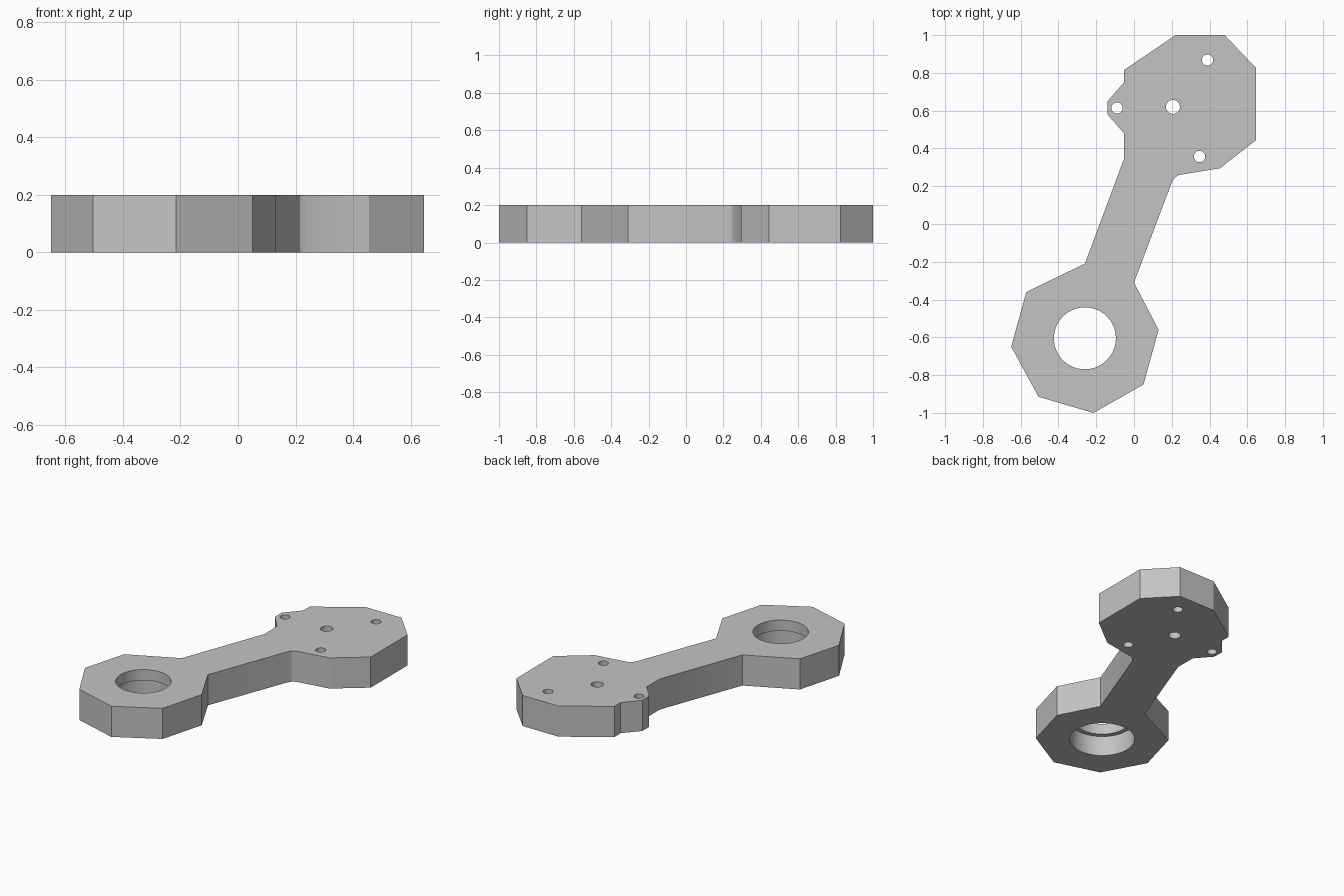
import bpy
import bmesh
import math

default_cube = bpy.data.objects.get("Cube")
if default_cube:
    bpy.data.objects.remove(default_cube, do_unlink=True)

THICKNESS = 0.2

# Plain grey material
grey = bpy.data.materials.new("plain grey")
grey.use_nodes = True
colour = (0.55, 0.55, 0.55, 1)
grey.diffuse_color = colour
grey.node_tree.nodes["Principled BSDF"].inputs["Base Color"].default_value = colour


def add_object(name, bm):
    """Turn a bmesh into a linked object with the grey material."""
    bmesh.ops.recalc_face_normals(bm, faces=bm.faces)
    mesh = bpy.data.meshes.new(name)
    bm.to_mesh(mesh)
    bm.free()
    mesh.materials.append(grey)
    obj = bpy.data.objects.new(name, mesh)
    bpy.context.collection.objects.link(obj)
    return obj


def extruded_plate(name, outline, height):
    bm = bmesh.new()
    face = bm.faces.new([bm.verts.new((x, y, 0)) for x, y in outline])
    result = bmesh.ops.extrude_face_region(bm, geom=[face])
    top = [v for v in result["geom"] if isinstance(v, bmesh.types.BMVert)]
    bmesh.ops.translate(bm, verts=top, vec=(0, 0, height))
    return add_object(name, bm)


def drill(target, name, centre, radius, bottom, top, segments):
    """Cut an upright round hole between two heights."""
    bm = bmesh.new()
    bmesh.ops.create_cone(bm, cap_ends=True, segments=segments,
                          radius1=radius, radius2=radius, depth=top - bottom)
    bmesh.ops.translate(bm, verts=bm.verts,
                        vec=(centre[0], centre[1], (top + bottom) / 2))
    cutter = add_object(name, bm)
    cutter.hide_render = True
    modifier = target.modifiers.new(name, "BOOLEAN")
    modifier.operation = "DIFFERENCE"
    modifier.solver = "EXACT"
    modifier.object = cutter
    bpy.ops.object.select_all(action="DESELECT")
    bpy.context.view_layer.objects.active = target
    target.select_set(True)
    bpy.ops.object.modifier_apply(modifier=modifier.name)
    bpy.data.objects.remove(cutter, do_unlink=True)


# Outline of each section, clockwise from the back
mounting_head = [(.22, 1), (.48, 1), (.647, .825), (.647, .445), (.455, .295)]
arm_right_side = [(.24, .26), (.215, .245), (.2, .22), (0, -.31)]
ring_end = [(.13, -.56), (.05, -.85), (-.215, -1), (-.505, -.915),
            (-.65, -.65), (-.57, -.36)]
arm_left_side = [(-.26, -.21), (-.053, .345)]
side_lug = [(-.053, .48), (-.14, .58), (-.14, .65), (-.053, .75),
            (-.053, .815)]

lever = extruded_plate(
    "lever_plate",
    mounting_head + arm_right_side + ring_end + arm_left_side + side_lug,
    THICKNESS)

# Large bore with a lip at the top and a wider seat below
bore_centre = (-.26, -.605)
below, above = -THICKNESS, THICKNESS * 2
drill(lever, "bore_cutter", bore_centre, .164, below, above, 64)
drill(lever, "seat_cutter", bore_centre, .193, below, .13, 64)

# Centre hole and three screw holes around it
drill(lever, "centre_hole_cutter", (.206, .62), .037, below, above, 32)
for screw_centre in [(.389, .868), (-.09, .614), (.347, .357)]:
    drill(lever, "screw_hole_cutter", screw_centre, .03, below, above, 32)

# Smooth round walls, keep the outline corners sharp
bpy.ops.object.select_all(action="DESELECT")
bpy.context.view_layer.objects.active = lever
lever.select_set(True)
bpy.ops.object.shade_smooth_by_angle(angle=math.radians(25))
